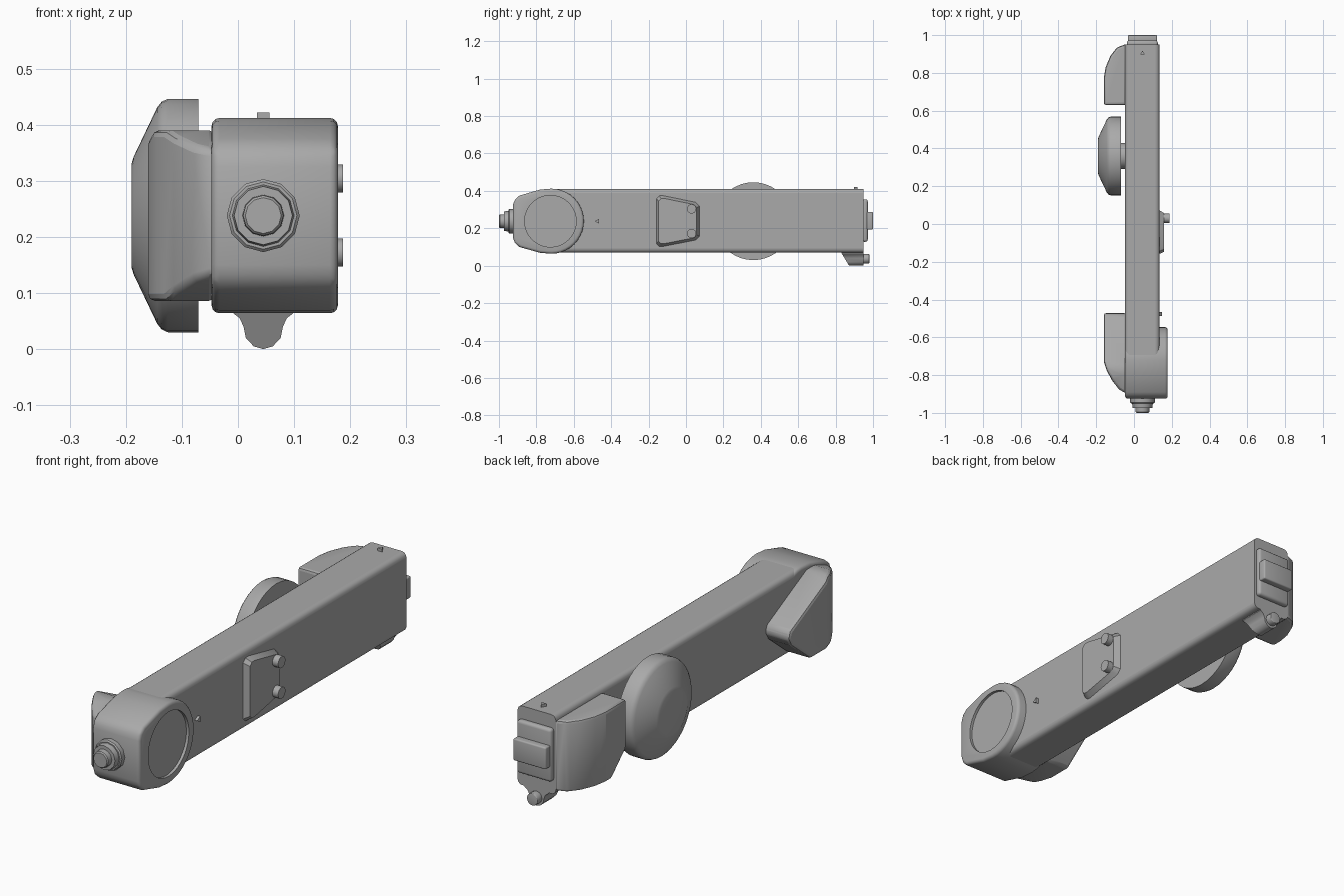
import bpy
import bmesh
from math import cos, sin, pi, radians
from mathutils import Vector

cube = bpy.data.objects.get("Cube")
if cube:
    bpy.data.objects.remove(cube, do_unlink=True)

grey = bpy.data.materials.new("plain grey")
grey.use_nodes = True
GREY = (0.4, 0.4, 0.4, 1)
grey.diffuse_color = GREY
grey.node_tree.nodes["Principled BSDF"].inputs["Base Color"].default_value = GREY

MID_X, MID_Z = 0.045, 0.238
# Maps (profile u, profile v, depth) to a point for each extrusion axis
AXES = {
    "x": lambda u, v, d: (d, u, v),
    "y": lambda u, v, d: (u, d, v),
    "z": lambda u, v, d: (u, v, d),
}


def finish(name, bm):
    bmesh.ops.recalc_face_normals(bm, faces=bm.faces)
    mesh = bpy.data.meshes.new(name)
    bm.to_mesh(mesh)
    bm.free()
    obj = bpy.data.objects.new(name, mesh)
    bpy.context.collection.objects.link(obj)
    mesh.materials.append(grey)
    return obj


def activate(obj):
    bpy.ops.object.select_all(action="DESELECT")
    obj.select_set(True)
    bpy.context.view_layer.objects.active = obj


def smooth(obj):
    activate(obj)
    bpy.ops.object.shade_smooth_by_angle(angle=radians(35))


def bevel(obj, width, segments=3):
    activate(obj)
    mod = obj.modifiers.new("rounding", "BEVEL")
    mod.width, mod.segments = width, segments
    mod.limit_method, mod.angle_limit = "ANGLE", radians(30)
    bpy.ops.object.modifier_apply(modifier=mod.name)


def combine(obj, cutter, operation):
    activate(obj)
    mod = obj.modifiers.new("cut", "BOOLEAN")
    mod.operation, mod.solver, mod.object = operation, "EXACT", cutter
    bpy.ops.object.modifier_apply(modifier=mod.name)
    bpy.data.objects.remove(cutter, do_unlink=True)


def prism(name, axis, profile, start, end, rounding=0, end_scale=1):
    """Extrude a closed profile along an axis, optionally shrinking its far end."""
    bm = bmesh.new()
    place = AXES[axis]
    mu = sum(p[0] for p in profile) / len(profile)
    mv = sum(p[1] for p in profile) / len(profile)
    a = [bm.verts.new(place(u, v, start)) for u, v in profile]
    b = [bm.verts.new(place(mu + (u - mu) * end_scale, mv + (v - mv) * end_scale, end))
         for u, v in profile]
    bm.faces.new(a)
    bm.faces.new(b)
    for i in range(len(a)):
        j = (i + 1) % len(a)
        bm.faces.new((a[i], a[j], b[j], b[i]))
    obj = finish(name, bm)
    if rounding:
        bevel(obj, rounding)
    smooth(obj)
    return obj


def rect(u0, u1, v0, v1):
    return [(u0, v0), (u1, v0), (u1, v1), (u0, v1)]


def arc(cu, cv, r, a0, a1, n):
    return [(cu + r * cos(radians(a0 + (a1 - a0) * i / n)),
             cv + r * sin(radians(a0 + (a1 - a0) * i / n))) for i in range(n + 1)]


def circle(cu, cv, r, n):
    return arc(cu, cv, r, 0, 360, n)[:-1]


def lathe(name, axis, cu, cv, stations, n):
    """Stack of rings given as (depth, radius), closed at both ends."""
    bm = bmesh.new()
    rings = [[bm.verts.new(AXES[axis](u, v, d)) for u, v in circle(cu, cv, r, n)]
             for d, r in stations]
    bm.faces.new(rings[0])
    bm.faces.new(rings[-1])
    for low, high in zip(rings, rings[1:]):
        for i in range(n):
            j = (i + 1) % n
            bm.faces.new((low[i], low[j], high[j], high[i]))
    obj = finish(name, bm)
    smooth(obj)
    return obj


# Long beam with rounded lengthwise edges
beam = prism("beam", "y", rect(-0.047, 0.135, 0.07, 0.41), -0.72, 0.95)
activate(beam)
bm = bmesh.new()
bm.from_mesh(beam.data)
long_edges = [e for e in bm.edges if abs(e.verts[0].co.y - e.verts[1].co.y) > 1]
bmesh.ops.bevel(bm, geom=long_edges, offset=0.022, segments=4, profile=0.5, affect="EDGES")
bm.to_mesh(beam.data)
bm.free()
smooth(beam)

# Front head: round at the back, tapering to the nose
head_profile = arc(-0.72, MID_Z, 0.174, -90, 90, 20) + [
    (-0.78, 0.407), (-0.89, 0.375), (-0.915, 0.355), (-0.925, 0.325),
    (-0.925, 0.15), (-0.915, 0.12), (-0.89, 0.1), (-0.78, 0.069)]
head = prism("head", "x", head_profile, -0.047, 0.178, 0.014)
recess = prism("recess_cutter", "x", circle(-0.725, MID_Z, 0.138, 40), 0.166, 0.2)
combine(head, recess, "DIFFERENCE")
smooth(head)

# Stepped nozzle on the nose
lathe("nozzle", "y", MID_X, MID_Z,
      [(-0.9, 0.065), (-0.945, 0.065), (-0.95, 0.06), (-0.95, 0.055),
       (-0.973, 0.052), (-0.973, 0.037), (-0.995, 0.036), (-1, 0.032)], 12)


# Side pods: side profile crossed with a curved plan
def pod(name, side, plan):
    body = prism(name, "x", side, -0.16, -0.04)
    cutter = prism(name + "_cutter", "z", plan, 0, 0.5)
    combine(body, cutter, "INTERSECT")
    bevel(body, 0.012, 2)
    smooth(body)


pod("front_pod",
    [(-0.91, 0.14), (-0.8, 0.086), (-0.62, 0.086), (-0.49, 0.19), (-0.47, 0.225),
     (-0.48, 0.255), (-0.75, 0.39), (-0.8, 0.39), (-0.91, 0.35)],
    [(-0.03, -0.4), (-0.17, -0.4), (-0.162, -0.72), (-0.145, -0.775),
     (-0.115, -0.83), (-0.08, -0.875), (-0.03, -0.905)])
pod("rear_pod",
    [(0.63, 0.18), (0.73, 0.086), (0.96, 0.086), (0.96, 0.39), (0.63, 0.39)],
    [(-0.03, 0.6), (-0.17, 0.6), (-0.162, 0.76), (-0.15, 0.83),
     (-0.125, 0.89), (-0.09, 0.935), (-0.03, 0.957)])

# Domed wheel on a short stem
lathe("wheel", "x", 0.36, MID_Z,
      [(-0.07, 0.208), (-0.125, 0.208), (-0.136, 0.203), (-0.144, 0.193),
       (-0.186, 0.105), (-0.19, 0.092)], 40)
lathe("wheel_stem", "x", 0.36, MID_Z, [(-0.04, 0.07), (-0.075, 0.07)], 24)

# Control plate with two buttons
plate = [(-0.16, 0.115), (-0.145, 0.101), (-0.125, 0.1), (0.055, 0.135), (0.075, 0.155),
         (0.075, 0.321), (0.055, 0.341), (-0.125, 0.378), (-0.145, 0.377), (-0.16, 0.361)]
prism("control_plate", "x", plate, 0.13, 0.16, end_scale=0.87)
for label, z in (("lower", 0.172), ("upper", 0.304)):
    prism(label + "_button", "x", circle(0.03, z, 0.025, 16), 0.15, 0.187)

# Small triangular markers
prism("side_marker", "x", arc(-0.473, MID_Z, 0.014, 60, 300, 2), 0.13, 0.147)
prism("top_marker", "z", arc(MID_X, 0.905, 0.013, 90, 330, 2), 0.4, 0.422)

# Rear cap and connector
prism("rear_plate", "y", rect(-0.038, 0.126, 0.128, 0.355), 0.94, 0.972, 0.012)
prism("rear_connector", "y", rect(-0.033, 0.122, 0.193, 0.287), 0.96, 1.0, 0.006)

# Lug under the rear end, with a pin
half = [(0.06, 0.08), (0.056, 0.066), (0.042, 0.055), (0.035, 0.04), (0.031, 0.02), (0.017, 0.005)]
lug_profile = ([(MID_X + u, v) for u, v in half] + [(MID_X, 0)]
               + [(MID_X - u, v) for u, v in reversed(half)])
lug = prism("pin_lug", "y", lug_profile, 0.83, 0.95)
for v in lug.data.vertices:
    if v.co.y < 0.9:
        v.co.y += max(0, 0.07 - v.co.z) * 0.6
prism("pin", "y", circle(MID_X, 0.037, 0.026, 14), 0.94, 0.98, 0.003)
